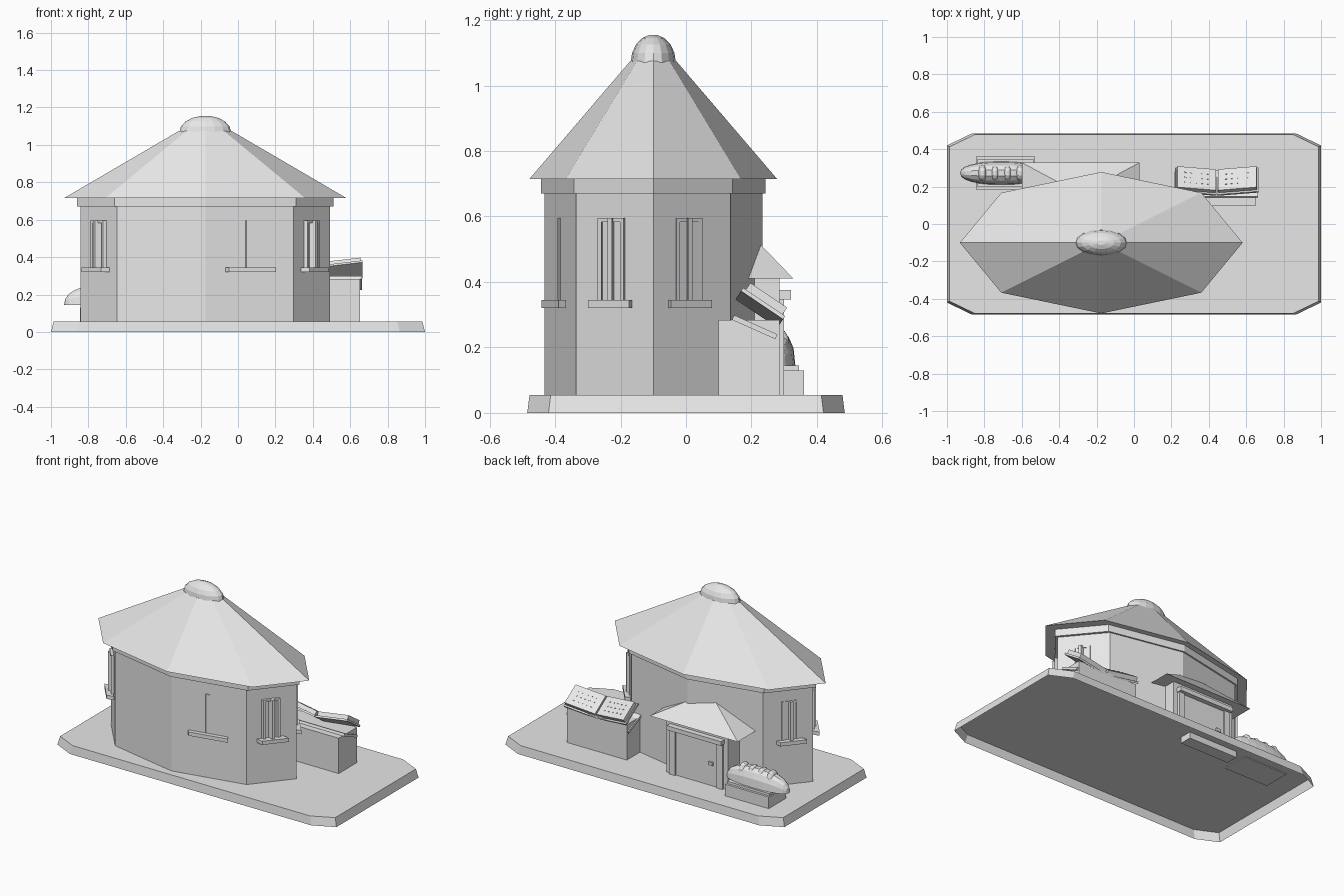
import bpy, bmesh, math
from mathutils import Matrix, Vector

cube = bpy.data.objects.get("Cube")
if cube:
    bpy.data.objects.remove(cube, do_unlink=True)

GREY = (0.8, 0.8, 0.8, 1)
stone = bpy.data.materials.new("light_grey")
stone.use_nodes = True
stone.diffuse_color = GREY
stone.node_tree.nodes["Principled BSDF"].inputs["Base Color"].default_value = GREY


def finish(name, bm):
    bmesh.ops.recalc_face_normals(bm, faces=bm.faces)
    mesh = bpy.data.meshes.new(name)
    bm.to_mesh(mesh)
    bm.free()
    mesh.materials.append(stone)
    obj = bpy.data.objects.new(name, mesh)
    bpy.context.collection.objects.link(obj)
    return obj


def add_box(bm, size, matrix):
    bmesh.ops.create_cube(bm, size=1, matrix=matrix @ Matrix.Diagonal((*size, 1)))


def box(name, x, y, z):
    """Box from three (low, high) ranges."""
    bm = bmesh.new()
    spans = (x, y, z)
    centre = Vector([(a + b) / 2 for a, b in spans])
    add_box(bm, [b - a for a, b in spans], Matrix.Translation(centre))
    return finish(name, bm)


def loft(name, rings, bottom=True):
    bm = bmesh.new()
    loops = [[bm.verts.new(p) for p in ring] for ring in rings]
    for low, high in zip(loops, loops[1:]):
        for i in range(len(low)):
            j = (i + 1) % len(low)
            bm.faces.new((low[i], low[j], high[j], high[i]))
    bm.faces.new(loops[-1])
    if bottom:
        bm.faces.new(loops[0][::-1])
    return finish(name, bm)


# Everything in the round house is stretched to twice its depth along x
CX, CY, STRETCH = -0.175, -0.10, 2


def ring(radius, z, sides=8):
    return [(CX + STRETCH * radius * math.cos(i * math.tau / sides),
             CY + radius * math.sin(i * math.tau / sides), z) for i in range(sides)]


# Plinth: open underneath, clipped corners, slight taper
def plinth_ring(inset, z):
    x, y = 1 - inset, 0.485 - inset / 2
    cx, cy = 0.135, 0.065
    return [(x, cy - y, z), (x, y - cy, z), (x - cx, y, z), (cx - x, y, z),
            (-x, y - cy, z), (-x, cy - y, z), (cx - x, -y, z), (x - cx, -y, z)]


loft("plinth", [plinth_ring(0, 0), plinth_ring(0.014, 0.055)], bottom=False)

# House body, cornice, roof and cap
loft("house_wall", [ring(0.333, 0.055), ring(0.333, 0.69)])
loft("cornice", [ring(0.343, 0.67), ring(0.343, 0.716)])
loft("roof", [ring(0.378, 0.715), ring(0.07, 1.075)])
loft("roof_cap", [ring(0.069 * math.cos(t), 1.07 + 0.086 * math.sin(t), 16)
                  for t in (0, 0.35, 0.7, 1.05, 1.4)])

# Windows: frame, mullion and sill set against the octagon faces
APOTHEM = 0.333 * math.cos(math.pi / 8)
house = Matrix.Translation((CX, CY - 0.01, 0)) @ Matrix.Diagonal((STRETCH, 1, 1, 1))
for number, angle in enumerate((-22.5, 22.5, 157.5, 202.5, 292.5)):
    face = house @ Matrix.Rotation(math.radians(angle), 4, 'Z') @ Matrix.Translation((APOTHEM, 0, 0))
    sink = 0.018 if angle == 292.5 else 0
    bm = bmesh.new()
    for side in (-1, 1):
        add_box(bm, (0.02, 0.012, 0.25), face @ Matrix.Translation((-0.004 - sink, side * 0.037, 0.47)))
    add_box(bm, (0.02, 0.086, 0.012), face @ Matrix.Translation((-0.004 - sink, 0, 0.589)))
    add_box(bm, (0.028, 0.014, 0.25), face @ Matrix.Translation((-sink, 0, 0.47)))
    finish(f"window_frame_{number}", bm)
    bm = bmesh.new()
    add_box(bm, (0.025, 0.135, 0.024), face @ Matrix.Translation((0.01, 0, 0.333)))
    finish(f"window_sill_{number}", bm)

# Porch with a pyramid roof
box("porch_wall", (-0.50, -0.06), (0.0, 0.285), (0.055, 0.412))
eave = [(-0.6, -0.01, 0.41), (0.03, -0.01, 0.41), (0.03, 0.328, 0.41), (-0.6, 0.328, 0.41)]
tip = Vector((-0.285, 0.16, 0.585))
loft("porch_roof", [eave, [tip + (Vector(p) - tip) * 0.01 for p in eave]])

# Door, posts, lintel, knob and sunken step
box("door", (-0.43, -0.13), (0.28, 0.29), (0.055, 0.35))
for side in (-1, 1):
    mid = -0.28 + side * 0.17
    box("door_post", (mid - 0.02, mid + 0.02), (0.28, 0.3), (0.055, 0.375))
box("door_lintel", (-0.475, -0.085), (0.28, 0.32), (0.347, 0.375))
box("door_knob", (-0.4, -0.37), (0.285, 0.303), (0.19, 0.21))
box("door_step", (-0.46, -0.11), (0.29, 0.37), (0.015, 0.0545))

# Bench with a board and a loaf
box("bench", (-0.845, -0.53), (0.185, 0.36), (0.05, 0.13))
box("bread_board", (-0.84, -0.535), (0.2, 0.345), (0.13, 0.145))


def half_ellipsoid(name, centre, radii):
    bm = bmesh.new()
    bmesh.ops.create_uvsphere(bm, u_segments=14, v_segments=12, radius=1)
    # Poles lie along x; square the shape off a little and flatten the base
    bmesh.ops.rotate(bm, verts=bm.verts, matrix=Matrix.Rotation(math.pi / 2, 3, 'Y'))
    for v in bm.verts:
        v.co = [c + r * math.copysign(abs(p) ** 0.88, p) for c, r, p in zip(centre, radii, v.co)]
        v.co.z = max(v.co.z, centre[2])
    bmesh.ops.dissolve_degenerate(bm, edges=bm.edges, dist=0.0001)
    return finish(name, bm)


half_ellipsoid("loaf", (-0.71, 0.272, 0.145), (0.22, 0.062, 0.11))
for i in range(4):
    half_ellipsoid("loaf_ridge", (-0.81 + i * 0.067, 0.272, 0.2), (0.026, 0.045, 0.062))

# Reading desk with a sloping board
box("desk", (0.225, 0.652), (0.1, 0.285), (0.055, 0.284))
slope = Matrix.Rotation(math.radians(-34), 4, 'X')
bm = bmesh.new()
add_box(bm, (0.445, 0.145, 0.016),
        Matrix.Translation((0.44, 0.21, 0.262)) @ Matrix.Rotation(math.radians(-24), 4, 'X'))
finish("desk_board", bm)

# Open book: two covers and two page blocks in a shallow V, dotted with marks
for side in (-1, 1):
    leaf = (Matrix.Translation((0.443, 0.225, 0.318)) @ slope
            @ Matrix.Rotation(side * -0.14, 4, 'Y') @ Matrix.Translation((side * 0.112, 0, 0)))
    for name, size, lift in (("book_cover", (0.222, 0.155, 0.012), -0.012),
                             ("book_pages", (0.208, 0.135, 0.026), 0.007)):
        bm = bmesh.new()
        add_box(bm, size, leaf @ Matrix.Translation((0, 0, lift)))
        finish(name, bm)
    bm = bmesh.new()
    for row in range(3):
        for col in range(5):
            add_box(bm, (0.009, 0.005, 0.004), leaf @ Matrix.Translation(
                ((col - 2) * 0.03, (row - 1) * 0.032, 0.021)))
    finish("page_marks", bm)
